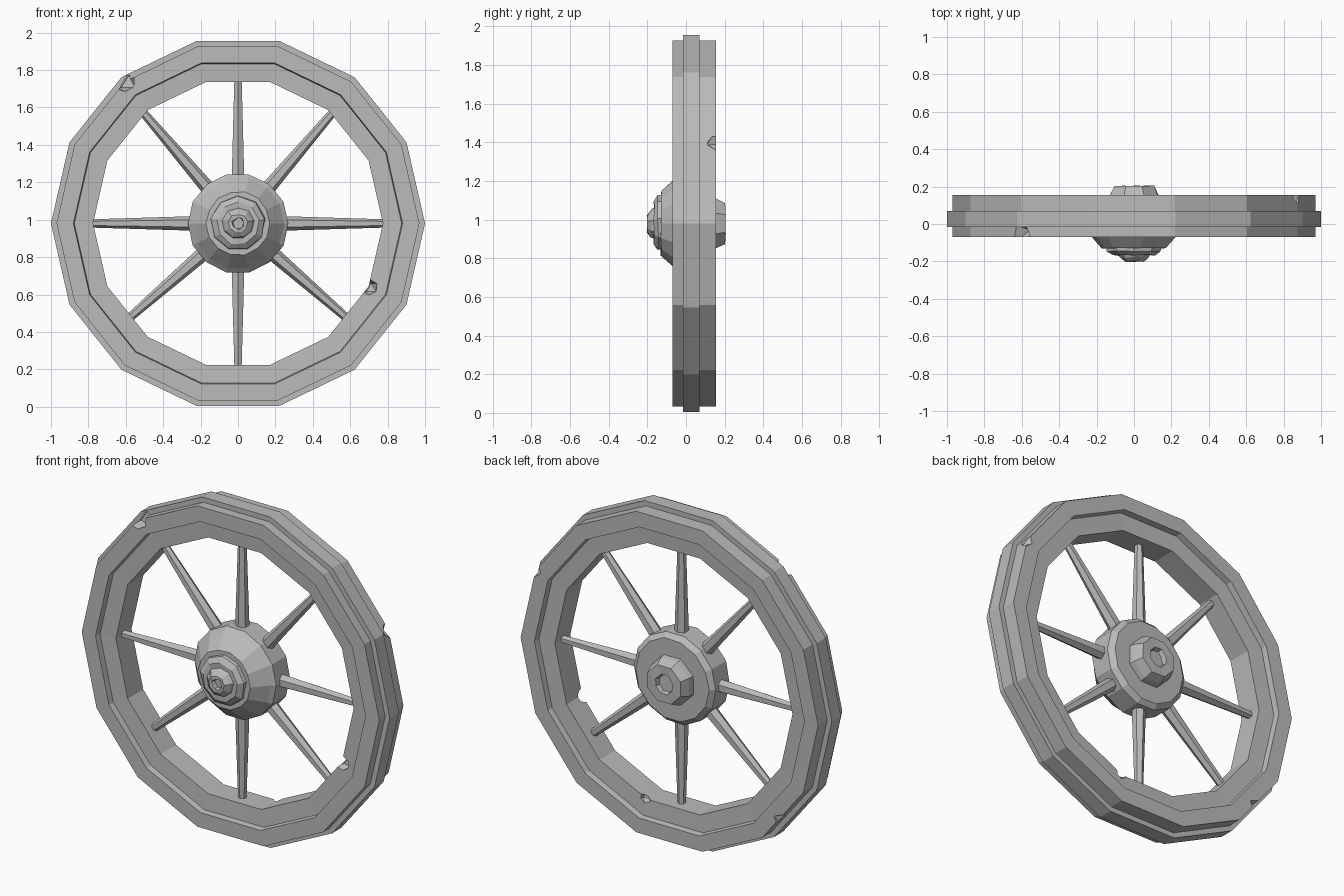
import bpy, bmesh, math, random
from mathutils import Vector

random.seed(4)
cube = bpy.data.objects.get("Cube")
if cube:
    bpy.data.objects.remove(cube, do_unlink=True)

AXLE_Z = 0.98
SPOKE_Y = 0.04

stone = bpy.data.materials.new("plain_grey")
stone.use_nodes = True
grey = (0.5, 0.5, 0.5, 1)
stone.diffuse_color = grey
stone.node_tree.nodes["Principled BSDF"].inputs["Base Color"].default_value = grey


def finish(name, bm):
    bmesh.ops.recalc_face_normals(bm, faces=bm.faces)
    mesh = bpy.data.meshes.new(name)
    bm.to_mesh(mesh)
    bm.free()
    mesh.materials.append(stone)
    obj = bpy.data.objects.new(name, mesh)
    bpy.context.collection.objects.link(obj)
    return obj


def polar(radius, degrees, y):
    a = math.radians(degrees)
    return Vector((radius * math.cos(a), y, AXLE_Z + radius * math.sin(a)))


def lathe(name, profile, sides, closed=False, turn=0, wobble=0):
    """Turn a (radius, y) profile round the axle."""
    bm = bmesh.new()
    rings = []
    for r, y in profile:
        ring = []
        for k in range(sides):
            rr = r + random.uniform(-wobble, wobble)
            yy = y + random.uniform(-wobble, wobble)
            ring.append(bm.verts.new(polar(rr, turn + 360 * k / sides, yy)))
        rings.append(ring)
    pairs = list(zip(rings, rings[1:]))
    if closed:
        pairs.append((rings[-1], rings[0]))
    else:
        bm.faces.new(rings[0])
        bm.faces.new(rings[-1])
    for a, b in pairs:
        for k in range(sides):
            n = (k + 1) % sides
            bm.faces.new((a[k], a[n], b[n], b[k]))
    return finish(name, bm)


# Rim: raised tread band, outer flange, recessed inner ring
rim = lathe("rim", [
    (0.97, -0.07), (0.97, -0.015), (1.0, -0.015), (1.0, 0.07),
    (0.97, 0.07), (0.97, 0.155), (0.88, 0.155), (0.875, 0.12),
    (0.775, 0.115), (0.775, -0.03), (0.875, -0.035), (0.88, -0.07),
], 14, closed=True)


# Chips knocked out of the rim edges
def chip(radius, degrees, y, size):
    bm = bmesh.new()
    bmesh.ops.create_icosphere(bm, subdivisions=1, radius=size)
    spot = polar(radius, degrees, y)
    for v in bm.verts:
        v.co = v.co * random.uniform(0.8, 1.15) + spot
    cutter = finish("chip_cutter", bm)
    cutter.hide_render = True
    mod = rim.modifiers.new("chip", 'BOOLEAN')
    mod.operation = 'DIFFERENCE'
    mod.solver = 'EXACT'
    mod.object = cutter
    bpy.context.view_layer.objects.active = rim
    bpy.ops.object.modifier_apply(modifier=mod.name)
    bpy.data.objects.remove(cutter, do_unlink=True)


for radius, degrees, y, size in [
    (0.97, 128.5, -0.07, 0.065),
    (0.98, 26, 0.155, 0.05),
    (0.78, 334, -0.03, 0.045),
    (0.97, 221, 0.155, 0.05),
    (0.77, 284, 0.115, 0.035),
]:
    chip(radius, degrees, y, size)

# Hub: drum with domed front, stepped front cap and rear boss
lathe("hub_drum", [
    (0.17, -0.13), (0.245, -0.045), (0.268, -0.025),
    (0.268, 0.1), (0.24, 0.125),
], 14, wobble=0.003)
lathe("hub_front_cap", [
    (0.15, -0.11), (0.145, -0.145), (0.115, -0.165), (0.085, -0.165),
    (0.075, -0.18), (0.05, -0.2), (0.032, -0.2), (0.028, -0.175),
], 9, turn=10, wobble=0.004)
lathe("hub_rear_boss", [
    (0.15, 0.11), (0.138, 0.155), (0.115, 0.203),
    (0.06, 0.203), (0.05, 0.18),
], 8, turn=22.5, wobble=0.003)

# Spokes: tapered six-sided rods, thick at the hub
for i, degrees in enumerate((0, 49.5, 90, 130.5, 180, 221, 270, 319)):
    start, end = polar(0.2, degrees, SPOKE_Y), polar(0.79, degrees, SPOKE_Y)
    bm = bmesh.new()
    bmesh.ops.create_cone(bm, cap_ends=True, segments=6, radius1=0.04,
                          radius2=0.022, depth=(end - start).length)
    spin = (end - start).to_track_quat('Z', 'Y')
    for v in bm.verts:
        v.co = spin @ v.co + (start + end) / 2
    finish(f"spoke_{i + 1}", bm)
